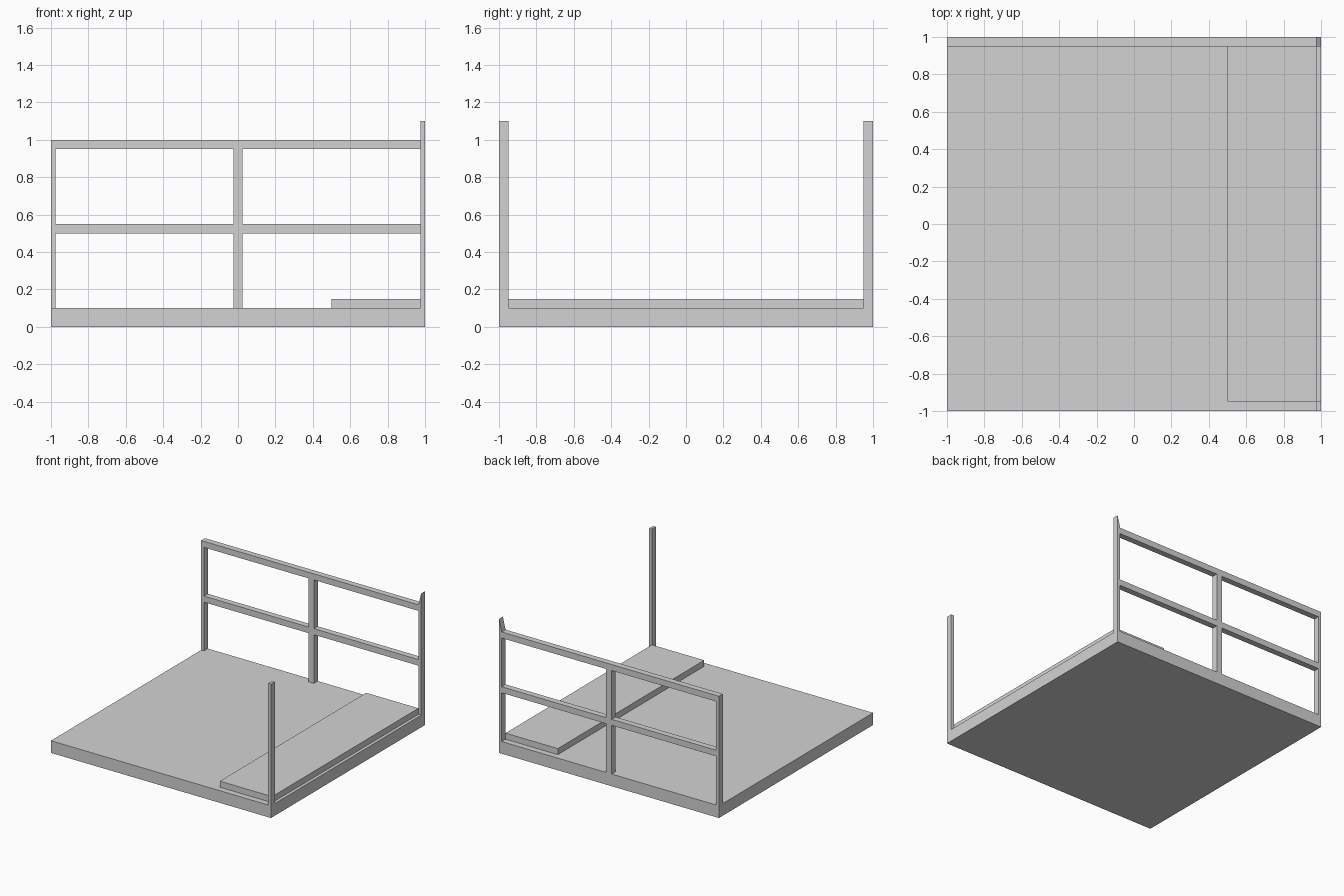
import bpy
import bmesh

cube = bpy.data.objects.get("Cube")
if cube:
    bpy.data.objects.remove(cube, do_unlink=True)

# Single flat colour
GREY = (0.65, 0.65, 0.65, 1.0)
grey = bpy.data.materials.new("light_grey")
grey.use_nodes = True
grey.diffuse_color = GREY
grey.node_tree.nodes["Principled BSDF"].inputs["Base Color"].default_value = GREY


def box(name, x, y, z):
    """Box spanning the given (low, high) ranges on each axis."""
    bm = bmesh.new()
    bmesh.ops.create_cube(bm, size=1)
    for v in bm.verts:
        v.co = [span[int(c > 0)] for span, c in zip((x, y, z), v.co)]
    mesh = bpy.data.meshes.new(name)
    bm.to_mesh(mesh)
    bm.free()
    mesh.materials.append(grey)
    obj = bpy.data.objects.new(name, mesh)
    bpy.context.collection.objects.link(obj)
    return obj


DECK = 0.1          # top of the floor slab
RAIL_TOP = 1.0
POST_TOP = 1.1
BAR = 0.05          # bar thickness
INNER = 1 - BAR / 2  # inner face of the end posts
BACK = (1 - BAR, 1)

# Floor slab and raised step along the left side
box("floor_slab", (-1, 1), (-1, 1), (0, DECK))
box("raised_step", (0.5, INNER), (-1 + BAR, 1 - BAR), (DECK, DECK + BAR))

# Free-standing front post
box("front_post", (INNER, 1), (-1, -1 + BAR), (DECK, POST_TOP))

# Back corner post, its top sloping down to meet the railing
corner = box("back_corner_post", (INNER, 1), BACK, (DECK, POST_TOP))
for v in corner.data.vertices:
    if v.co.z > RAIL_TOP and v.co.x < 0.99:
        v.co.z = RAIL_TOP

# Railing uprights
box("railing_end_post", (-1, -INNER), BACK, (DECK, RAIL_TOP))
box("railing_middle_post", (-BAR / 2, BAR / 2), BACK, (DECK, RAIL_TOP - BAR))

# Horizontal rails
box("top_rail", (-INNER, INNER), BACK, (RAIL_TOP - BAR, RAIL_TOP))
for side, span in (("right", (-INNER, -BAR / 2)), ("left", (BAR / 2, INNER))):
    box(f"middle_rail_{side}", span, BACK, (0.5, 0.5 + BAR))
